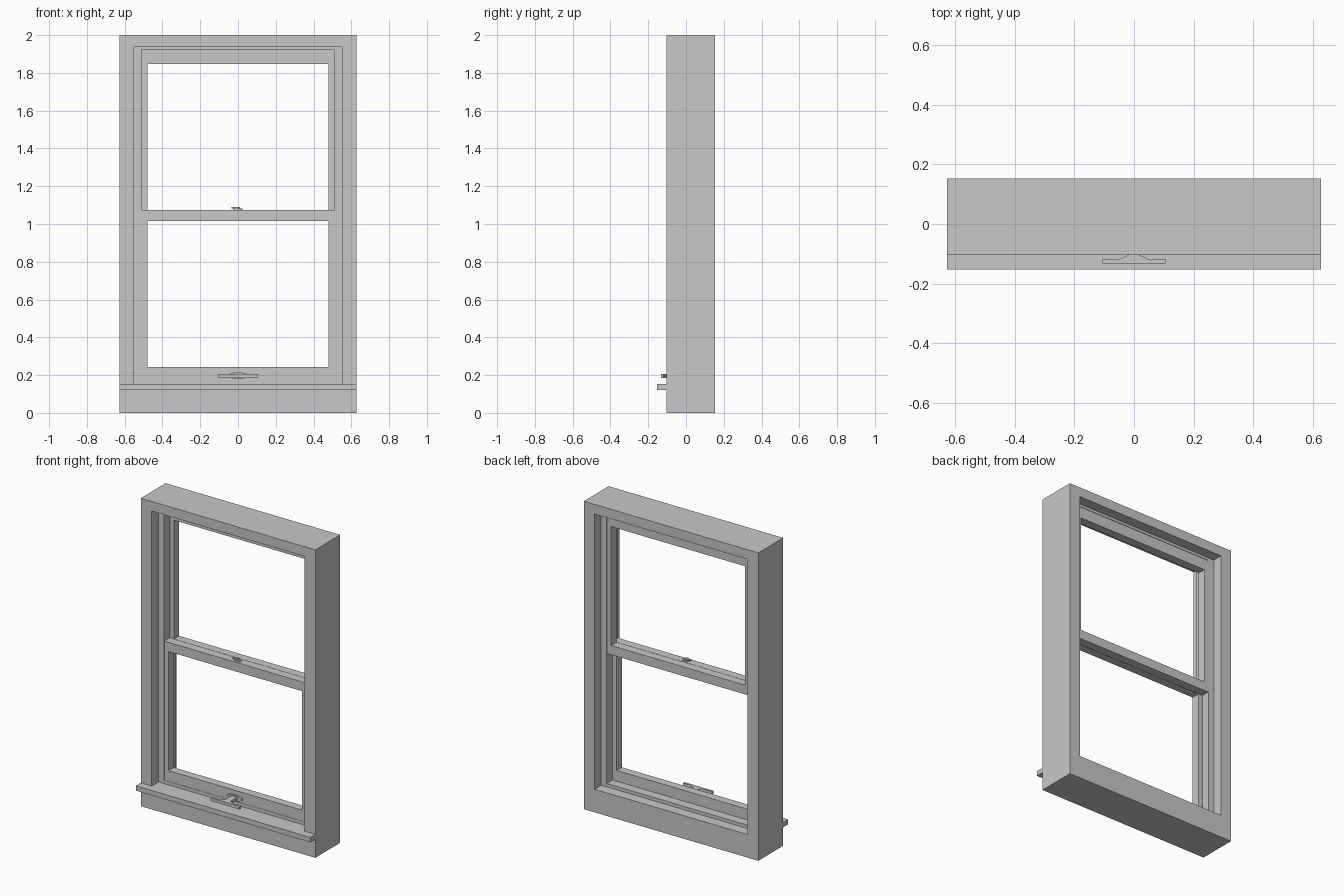
import bpy, bmesh, math

if "Cube" in bpy.data.objects:
    bpy.data.objects.remove(bpy.data.objects["Cube"])

paint = bpy.data.materials.new("light_grey_paint")
paint.diffuse_color = (0.58, 0.58, 0.58, 1)
paint.use_nodes = True
paint.node_tree.nodes["Principled BSDF"].inputs["Base Color"].default_value = paint.diffuse_color


def finish(bm, name):
    bmesh.ops.recalc_face_normals(bm, faces=bm.faces)
    me = bpy.data.meshes.new(name)
    bm.to_mesh(me)
    bm.free()
    me.materials.append(paint)
    ob = bpy.data.objects.new(name, me)
    bpy.context.collection.objects.link(ob)
    return ob


def ring(name, outer, inner, y0, y1):
    """Rectangular frame; outer and inner are (half_width, z_low, z_high)."""
    bm = bmesh.new()
    loops = []
    for y in (y0, y1):
        for w, a, b in (outer, inner):
            loops.append([bm.verts.new((x, y, z))
                          for x, z in ((-w, a), (w, a), (w, b), (-w, b))])
    fo, fi, bo, bi = loops
    for p, q in ((fo, fi), (fi, bi), (bi, bo), (bo, fo)):
        for i in range(4):
            j = (i + 1) % 4
            bm.faces.new((p[i], p[j], q[j], q[i]))
    return finish(bm, name)


def prism(name, pts, z0, z1):
    """Plan outline (x, y) extruded from z0 to z1."""
    bm = bmesh.new()
    low = [bm.verts.new((x, y, z0)) for x, y in pts]
    high = [bm.verts.new((x, y, z1)) for x, y in pts]
    bm.faces.new(low)
    bm.faces.new(high)
    n = len(pts)
    for i in range(n):
        j = (i + 1) % n
        bm.faces.new((low[i], low[j], high[j], high[i]))
    return finish(bm, name)


def box(name, x0, x1, y0, y1, z0, z1):
    return prism(name, [(x0, y0), (x1, y0), (x1, y1), (x0, y1)], z0, z1)


def disc(cx, cy, rx, ry, n=16):
    return [(cx + rx * math.cos(2 * math.pi * i / n),
             cy + ry * math.sin(2 * math.pi * i / n)) for i in range(n)]


# outer casing and the projecting sill
ring("outer_frame", (0.627, 0, 2.0), (0.55, 0.15, 1.937), -0.102, 0.153)
box("sill", -0.627, 0.627, -0.153, -0.10, 0.12, 0.152)

# jamb liner holding the two sashes
ring("jamb_liner", (0.55, 0.15, 1.937), (0.51, 0.172, 1.92), -0.03, 0.085)

# sliding sashes: lower one in front, upper one behind
ring("lower_sash", (0.51, 0.172, 1.075), (0.48, 0.242, 1.015), -0.028, 0.026)
ring("upper_sash", (0.51, 1.015, 1.92), (0.48, 1.075, 1.847), 0.028, 0.082)

# lift handle: bar with a flared stem running back to the sash
half = [(0.105, -0.133), (0.105, -0.118), (0.055, -0.12), (0.02, -0.105), (0.02, -0.028)]
prism("lift_handle", half + [(-x, y) for x, y in reversed(half)], 0.186, 0.206)
rose = prism("handle_rose", disc(0, 0, 0.055, 0.018), 0, 0.012)
rose.rotation_euler = (math.pi / 2, 0, 0)
rose.location = (0, -0.027, 0.197)

# sash lock on the meeting rail
prism("lock_base", disc(0, 0.0, 0.025, 0.02), 1.075, 1.083)
prism("lock_pivot", disc(-0.006, 0.0, 0.012, 0.012), 1.083, 1.091)
box("lock_lever", -0.035, 0.01, -0.007, 0.007, 1.083, 1.089)
